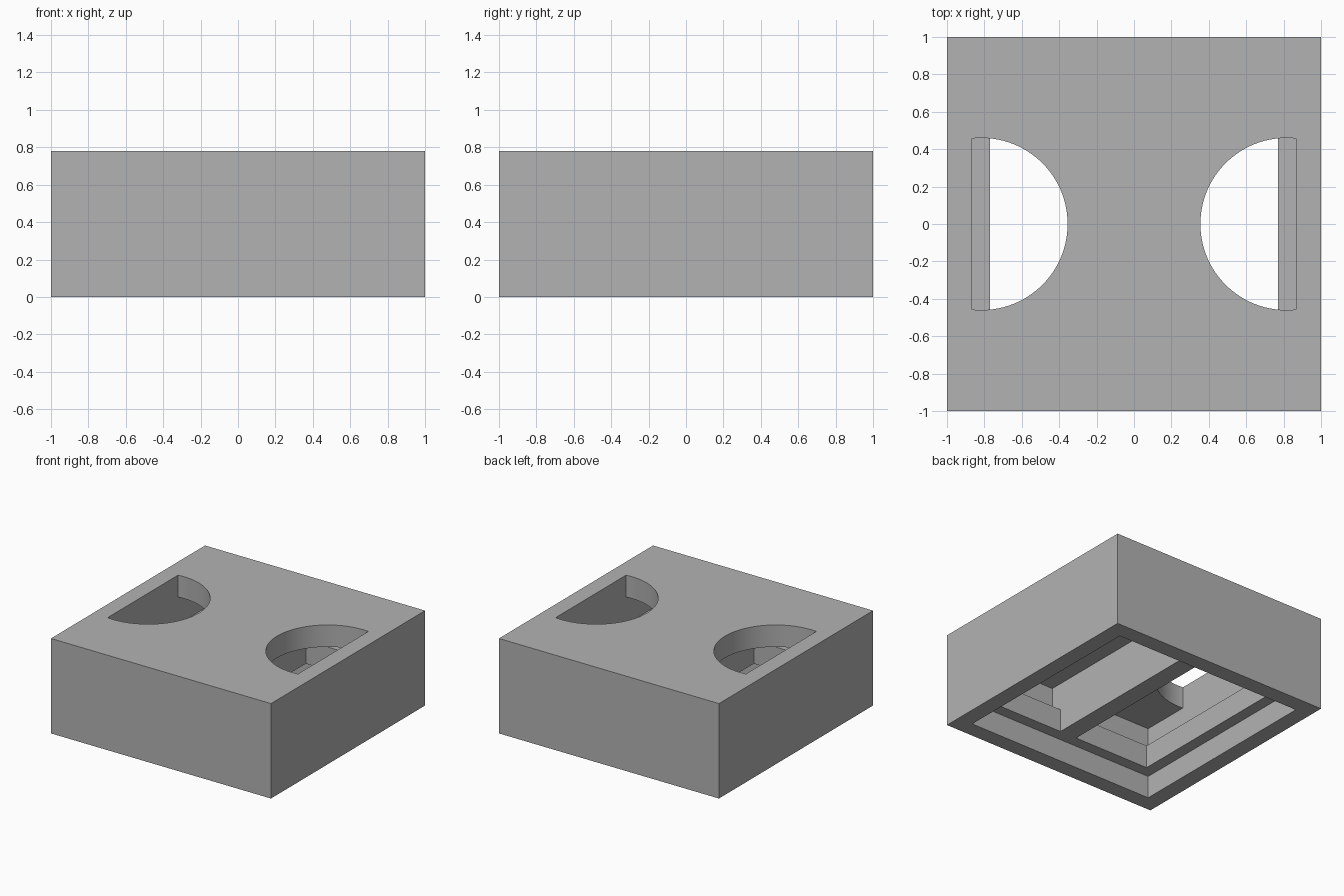
import bpy, bmesh, math

if "Cube" in bpy.data.objects:
    bpy.data.objects.remove(bpy.data.objects["Cube"], do_unlink=True)

HEIGHT = 0.78
STEP, LIP, CEILING = 0.185, 0.375, 0.6     # underside levels
WIDE, NARROW, RIB = 0.865, 0.77, 0.077     # half widths
HOLE_X, HOLE_R = 0.815, 0.46

grey = bpy.data.materials.new("plain grey")
grey.use_nodes = True
colour = (0.45, 0.45, 0.45, 1)
grey.diffuse_color = colour
grey.node_tree.nodes["Principled BSDF"].inputs["Base Color"].default_value = colour


def prism(name, outline, z0, z1):
    """Extrude a flat outline from z0 up to z1."""
    bm = bmesh.new()
    base = bm.faces.new([bm.verts.new((x, y, z0)) for x, y in outline])
    top = bmesh.ops.extrude_face_region(bm, geom=[base])["geom"]
    verts = [v for v in top if isinstance(v, bmesh.types.BMVert)]
    bmesh.ops.translate(bm, verts=verts, vec=(0, 0, z1 - z0))
    bmesh.ops.recalc_face_normals(bm, faces=bm.faces)
    mesh = bpy.data.meshes.new(name)
    bm.to_mesh(mesh)
    bm.free()
    mesh.materials.append(grey)
    obj = bpy.data.objects.new(name, mesh)
    bpy.context.collection.objects.link(obj)
    return obj


def rect(x0, x1, y):
    return [(x0, -y), (x1, -y), (x1, y), (x0, y)]


def clipped_disc(side, steps=64):
    """Circle cut off by the straight outer wall of the chamber."""
    start = math.acos((WIDE - HOLE_X) / HOLE_R)
    angles = [start + (2 * math.pi - 2 * start) * i / steps for i in range(steps + 1)]
    return [(side * (HOLE_X + HOLE_R * math.cos(a)), HOLE_R * math.sin(a)) for a in angles]


block = prism("block", rect(-1, 1, 1), 0, HEIGHT)

# Shallow recess under the block
cutters = [prism("recess_cutter", rect(-WIDE, WIDE, WIDE), -0.1, STEP)]

# Two chambers beside the central rib, each with a lip below and a round slot above
for side in (-1, 1):
    cutters += [
        prism("chamber_cutter", rect(side * RIB, side * WIDE, WIDE), LIP, CEILING),
        prism("lip_cutter", rect(side * RIB, side * NARROW, NARROW), 0.1, 0.5),
        prism("slot_cutter", clipped_disc(side), 0.5, HEIGHT + 0.1),
    ]

bpy.ops.object.select_all(action="DESELECT")
block.select_set(True)
bpy.context.view_layer.objects.active = block
for cutter in cutters:
    cutter.hide_render = True
    mod = block.modifiers.new("cut", "BOOLEAN")
    mod.operation = "DIFFERENCE"
    mod.solver = "EXACT"
    mod.object = cutter
    bpy.ops.object.modifier_apply(modifier=mod.name)
    bpy.data.objects.remove(cutter, do_unlink=True)

bpy.ops.object.shade_smooth_by_angle(angle=math.radians(30))
